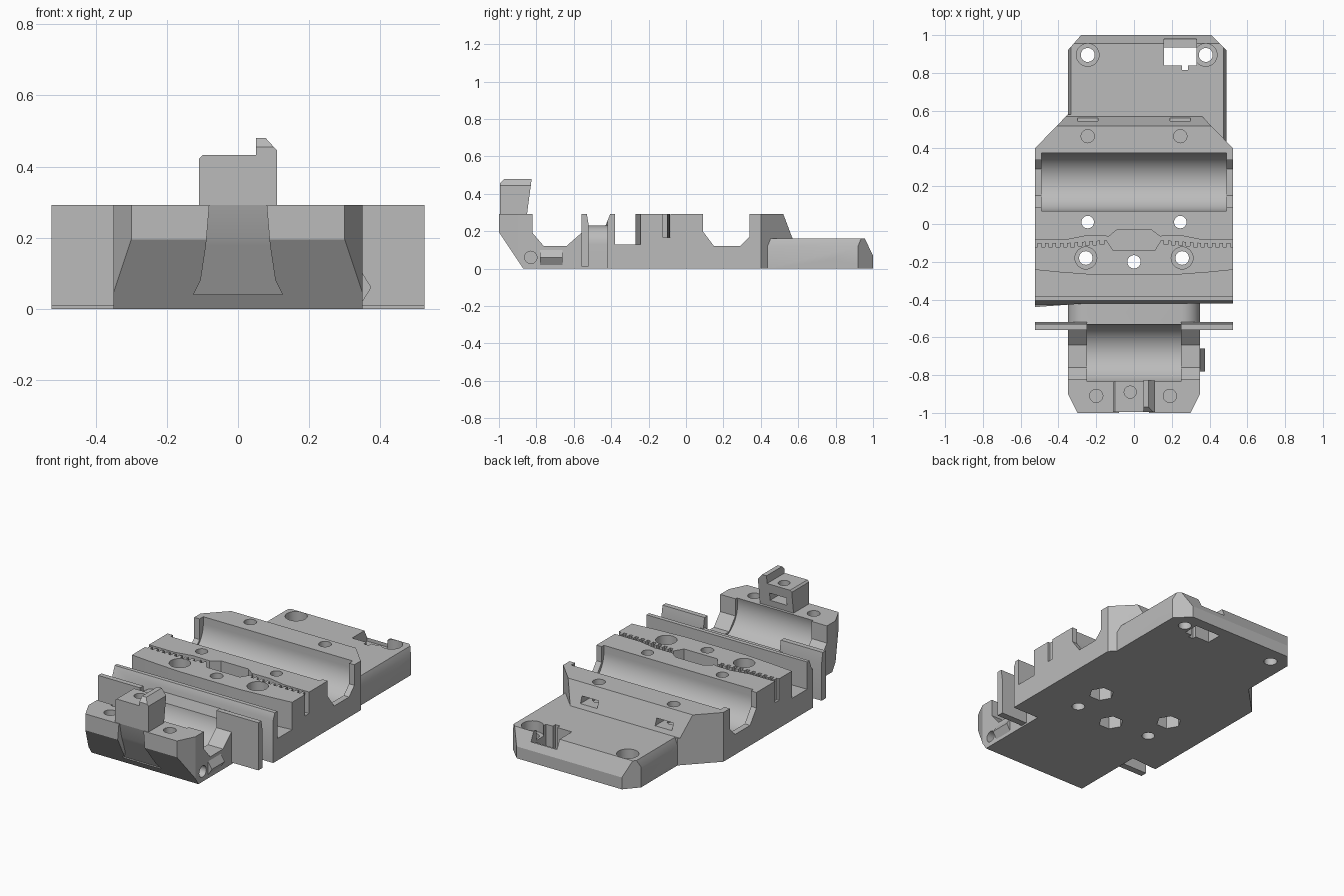
import bpy, bmesh, math
from mathutils import Vector

if "Cube" in bpy.data.objects:
    bpy.data.objects.remove(bpy.data.objects["Cube"])

grey = bpy.data.materials.new("plain grey")
grey.diffuse_color = (0.5, 0.5, 0.5, 1)
grey.use_nodes = True
grey.node_tree.nodes["Principled BSDF"].inputs["Base Color"].default_value = grey.diffuse_color


def prism(name, pts, axis, a, b):
    """Extrude a 2D outline along an axis: x -> (y,z), y -> (x,z), z -> (x,y)."""
    place = {'x': lambda p, t: (t, p[0], p[1]),
             'y': lambda p, t: (p[0], t, p[1]),
             'z': lambda p, t: (p[0], p[1], t)}[axis]
    bm = bmesh.new()
    lo = [bm.verts.new(place(p, a)) for p in pts]
    hi = [bm.verts.new(place(p, b)) for p in pts]
    n = len(pts)
    bm.faces.new(lo)
    bm.faces.new(hi)
    for i in range(n):
        bm.faces.new((lo[i], lo[(i + 1) % n], hi[(i + 1) % n], hi[i]))
    bmesh.ops.recalc_face_normals(bm, faces=bm.faces)
    me = bpy.data.meshes.new(name)
    bm.to_mesh(me)
    bm.free()
    me.materials.append(grey)
    ob = bpy.data.objects.new(name, me)
    bpy.context.collection.objects.link(ob)
    return ob


def box(name, x0, x1, y0, y1, z0, z1):
    return prism(name, [(x0, y0), (x1, y0), (x1, y1), (x0, y1)], 'z', z0, z1)


def rod(u, v, r, a, b, axis='z', sides=32):
    pts = [(u + r * math.cos(2 * math.pi * i / sides),
            v + r * math.sin(2 * math.pi * i / sides)) for i in range(sides)]
    return prism("cutter", pts, axis, a, b)


def combine(ob, tools, op='DIFFERENCE'):
    """Apply booleans and discard the helpers."""
    for t in tools:
        m = ob.modifiers.new("bool", 'BOOLEAN')
        m.operation, m.solver, m.object = op, 'EXACT', t
    bpy.context.view_layer.update()
    me = bpy.data.meshes.new_from_object(ob.evaluated_get(bpy.context.evaluated_depsgraph_get()))
    ob.modifiers.clear()
    ob.data = me
    for t in tools:
        bpy.data.objects.remove(t)
    return ob


# ---- main carriage body: plan outline crossed with side profile
body = prism("carriage_body", [(-.525, -.44), (-.25, -.42), (.525, -.42), (.525, .40), (.36, .57),
                               (.35, .58), (-.35, .58), (-.525, .40)], 'z', 0, .4)
combine(body, [prism("p", [(-.46, 0), (.58, 0), (.58, .16), (.57, .16), (.52, .292), (-.405, .292),
                           (-.43, .23), (-.46, .23)], 'x', -.6, .6)], 'INTERSECT')
cuts = [
    # rear bearing channel with angular clearance at both ends
    rod(.222, .25, .153, -.49, .49, 'x', 64),
    box("c", -.49, .49, .069, .375, .25, .4),
    prism("c", [(.09, .4), (.09, .2), (.15, .12), (.29, .12), (.34, .17), (.34, .4)], 'x', -.6, .6),
    # belt return channel with a bowed rear wall
    prism("c", [(-.6, -.385), (-.25, -.38), (.6, -.38), (.6, -.235), (.4, -.255), (.2, -.27),
                (-.2, -.27), (-.4, -.255), (-.6, -.235)], 'z', .13, .4),
    # belt pocket in the middle
    prism("c", [(-.15, -.08), (-.09, -.03), (.09, -.03), (.15, -.075), (.11, -.14), (-.11, -.14)],
          'z', .16, .4),
]
for s in (-1, 1):
    # toothed belt slot
    pts = [(s * .14, -.065), (s * .25, -.062), (s * .36, -.084), (s * .6, -.084), (s * .6, -.1)]
    for i in range(10):
        x = .53 - i * .039
        y = -.1 if x > .35 else -.1 + (.35 - x) * .08
        pts += [(s * x, y), (s * x, y - .022), (s * (x - .02), y - .022), (s * (x - .02), y)]
    pts.append((s * .13, -.085))
    cuts.append(prism("c", pts, 'z', .165, .4))
    # screw holes, nut traps and rear wall slots
    cuts += [rod(s * .245, .465, .035, .17, .4),
             rod(s * .245, .01, .033, -.1, .4),
             rod(s * .245, .01, .07, -.1, .08, sides=6),
             rod(s * .255, -.18, .036, -.1, .4),
             rod(s * .255, -.18, .058, .21, .4),
             box("c", s * .245 - .055, s * .245 + .055, .42, .65, .185, .225)]
cuts += [rod(0, -.2, .035, -.1, .4), rod(0, -.2, .07, -.1, .08, sides=6)]
combine(body, cuts)

# ---- rear mounting plate with chamfered rim
plate = prism("rear_plate", [(-.35, .58), (.35, .58), (.36, .57), (.49, .436), (.49, .92),
                             (.41, 1), (-.28, 1), (-.35, .92)], 'z', 0, .2)
combine(plate, [prism("p", [(.4, 0), (1, 0), (1, .07), (.955, .162), (.4, .162)], 'x', -.6, .6),
                prism("p", [(-.35, 0), (-.35, .12), (-.33, .17), (.47, .17), (.49, .12), (.49, 0)],
                      'y', .3, 1.1)], 'INTERSECT')
cuts = [box("c", .16, .33, .84, .935, -.1, .3), box("c", .16, .33, .92, .98, .09, .3),
        box("c", .255, .285, .815, .85, -.1, .3)]
for x in (-.245, .38):
    cuts += [rod(x, .895, .037, -.1, .3), rod(x, .895, .06, .10, .3)]
combine(plate, cuts)

# ---- core joining the body to the front holder, rounded shoulders
arc = [(.25 + .1 * math.sin(a * math.pi / 16), .13 + .1 * math.cos(a * math.pi / 16)) for a in range(9)]
core = prism("core_bridge", arc + [(.35, 0), (-.35, 0)] + [(-x, z) for x, z in reversed(arc)],
             'y', -.56, -.42)
combine(core, [rod(-.685, .25, .155, -.25, .25, 'x', 64)])

# ---- front bearing holder
front = prism("front_holder", [(-.35, -.56), (-.35, -.9), (-.30, -1), (.30, -1), (.35, -.9), (.35, -.56)],
              'z', 0, .292)
combine(front, [prism("p", [(-1, .195), (-.87, 0), (-.56, 0), (-.56, .19), (-.64, .12), (-.76, .12),
                            (-.82, .19), (-.82, .3), (-1, .3)], 'x', -.5, .5)], 'INTERSECT')
scoop = prism("c", [(-1.1, .04), (-.885, .04), (-.905, .08), (-.935, .14), (-.965, .2), (-.995, .3),
                    (-1.1, .3)], 'x', -.3, .3)
combine(scoop, [prism("p", [(-.13, .03), (.13, .03), (.105, .08), (.09, .18), (.08, .3), (-.08, .3),
                            (-.09, .18), (-.105, .08)], 'y', -1.2, -.8)], 'INTERSECT')
combine(front, [scoop, rod(-.685, .25, .155, -.25, .25, 'x', 64),
                rod(-.83, .06, .033, .15, .5, 'x'),
                rod(-.2, -.91, .035, .13, .4), rod(.19, -.91, .035, .13, .4)])

# ---- side boss on the front holder
boss = prism("side_boss", [(.35, .02), (.375, .06), (.35, .10)], 'y', -.78, -.66)

# ---- sensor tower with a raised corner
side = [(-.995, .292), (-.995, .455), (-.97, .48), (-.825, .48), (-.85, .292)]
tower = prism("tower", side, 'x', -.11, .11)
combine(tower, [prism("p", [(-.11, .28), (.11, .28), (.11, .445), (.078, .48), (.05, .48),
                            (.05, .432), (-.10, .432), (-.11, .422)], 'y', -1.1, -.7)], 'INTERSECT')
combine(tower, [rod(-.02, -.89, .032, .33, .6), box("c", -.07, .04, -.93, -.7, .33, .375)])

# ---- belt guard fins beside the core
for s, side_name in ((-1, "left"), (1, "right")):
    x0, x1 = sorted((s * .25, s * .525))
    fin = prism(side_name + "_fin", [(-.56, .01), (-.52, .01), (-.52, .23), (-.53, .292), (-.56, .292)],
                'x', x0, x1)

# ---- smooth the curved surfaces, keep crisp edges
bpy.ops.object.select_all(action='DESELECT')
for ob in bpy.context.scene.objects:
    ob.select_set(True)
    bpy.context.view_layer.objects.active = ob
bpy.ops.object.shade_smooth_by_angle(angle=math.radians(25))
